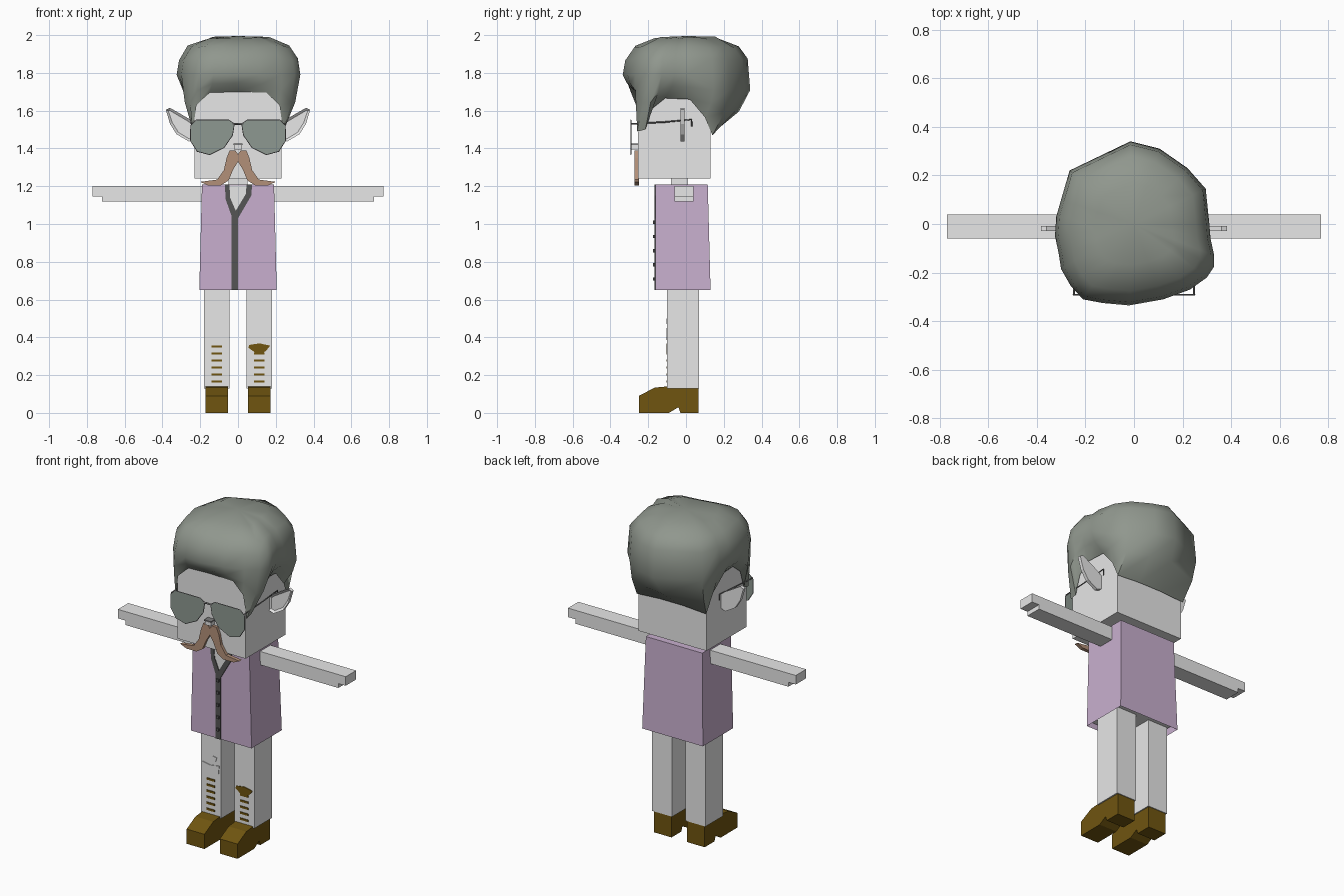
import bpy, bmesh, math, random
from mathutils import Vector

random.seed(4)
cube = bpy.data.objects.get("Cube")
if cube:
    bpy.data.objects.remove(cube, do_unlink=True)


def material(name, *rgb):
    mat = bpy.data.materials.new(name)
    mat.use_nodes = True
    colour = (*rgb, 1)
    mat.diffuse_color = colour
    mat.node_tree.nodes["Principled BSDF"].inputs["Base Color"].default_value = colour
    return mat


WHITE = material("plain white", .8, .8, .8)
LILAC = material("lilac cloth", .58, .43, .62)
TRIM = material("charcoal trim", .09, .09, .09)
BOOT = material("boot brown", .16, .09, .005)
TASH = material("moustache brown", .45, .28, .19)
HAIR = material("grey green hair", .28, .31, .27)
LENS = material("smoked lens", .27, .315, .285)
FRAME = material("frame grey", .2, .2, .2)


def finish(name, bm, mat):
    bmesh.ops.recalc_face_normals(bm, faces=bm.faces)
    mesh = bpy.data.meshes.new(name)
    bm.to_mesh(mesh)
    bm.free()
    mesh.materials.append(mat)
    obj = bpy.data.objects.new(name, mesh)
    bpy.context.collection.objects.link(obj)
    return obj


def box(name, mat, xs, ys, zs):
    """Box from its lower and upper limits on each axis."""
    bm = bmesh.new()
    bmesh.ops.create_cube(bm, size=1)
    for v in bm.verts:
        v.co = [lim[0] if c < 0 else lim[1] for c, lim in zip(v.co, (xs, ys, zs))]
    return finish(name, bm, mat)


def prism(name, mat, points, front, back, along="y", side=1, inset=0):
    """Outline in xz (or yz) extruded along y (or x); inset hollows the front."""
    bm = bmesh.new()

    def place(p, depth):
        return (side * p[0], depth, p[1]) if along == "y" else (side * depth, *p)

    a = [bm.verts.new(place(p, front)) for p in points]
    b = [bm.verts.new(place(p, back)) for p in points]
    face = bm.faces.new(a)
    bm.faces.new(b[::-1])
    for i in range(len(points)):
        j = (i + 1) % len(points)
        bm.faces.new((a[i], b[i], b[j], a[j]))
    if inset:
        bmesh.ops.recalc_face_normals(bm, faces=bm.faces)
        bmesh.ops.inset_region(bm, faces=[face], thickness=inset, depth=-inset * .8)
    return finish(name, bm, mat)


def wire(name, mat, points, radius, closed=False):
    curve = bpy.data.curves.new(name, "CURVE")
    curve.dimensions = "3D"
    curve.bevel_depth = radius
    curve.bevel_resolution = 0
    spline = curve.splines.new("POLY")
    spline.points.add(len(points) - 1)
    for sp, p in zip(spline.points, points):
        sp.co = (*p, 1)
    spline.use_cyclic_u = closed
    curve.materials.append(mat)
    obj = bpy.data.objects.new(name, curve)
    bpy.context.collection.objects.link(obj)
    return obj


# Head, neck and nose
box("head", WHITE, (-.23, .23), (-.255, .13), (1.24, 1.76))
box("neck", WHITE, (-.05, .05), (-.08, .01), (1.15, 1.25))
box("nose", WHITE, (-.02, .02), (-.29, -.25), (1.395, 1.42))
box("nose_bar", FRAME, (-.024, .024), (-.295, -.25), (1.418, 1.426))

# Vest: tapered, open below, with the shirt body inside
vest = box("vest", LILAC, (-.205, .205), (-.162, .13), (.65, 1.21))
bm = bmesh.new()
bm.from_mesh(vest.data)
for v in bm.verts:
    if v.co.z > 1:
        v.co.x *= .93
        v.co.y = min(v.co.y, .115)
low = [f for f in bm.faces if f.calc_center_median().z < .66]
bmesh.ops.delete(bm, geom=low, context="FACES_ONLY")
bm.to_mesh(vest.data)
bm.free()
box("shirt_body", WHITE, (-.188, .188), (-.155, .112), (.68, 1.2))

# Shirt opening, vest trim and buttons
prism("shirt_front", WHITE, [(-.05, 1.205), (-.05, 1.14), (-.012, 1.06),
                             (.05, 1.15), (.05, 1.205)], -.164, -.158)
prism("vest_trim", TRIM, [(-.035, .65), (0, .65), (0, 1.03), (.07, 1.15), (.075, 1.21),
                          (.045, 1.21), (.042, 1.16), (-.012, 1.07), (-.042, 1.14),
                          (-.045, 1.21), (-.07, 1.21), (-.065, 1.13), (-.035, 1.045)],
      -.168, -.16)
for i in range(5):
    z = .7 + i * .075
    box("button", TRIM, (-.026, -.009), (-.175, -.165), (z, z + .018))

# Outlines of the mirrored parts, drawn for the left side
boot = [(-.25, 0), (-.25, .09), (-.165, .134), (-.1, .14), (.065, .14), (.065, 0),
        (-.03, 0), (-.04, .03), (-.09, 0)]
ear = [(.225, 1.53), (.256, 1.555), (.36, 1.615), (.382, 1.605), (.36, 1.53),
       (.325, 1.475), (.26, 1.437), (.225, 1.45)]
lens = [(.25, 1.52), (.22, 1.55), (.05, 1.55), (.02, 1.53), (.03, 1.47),
        (.075, 1.405), (.15, 1.368), (.215, 1.385), (.25, 1.44)]
tash = [(0, 1.37), (.015, 1.39), (.045, 1.388), (.06, 1.35), (.075, 1.285), (.11, 1.235),
        (.2, 1.223), (.16, 1.205), (.09, 1.205), (.05, 1.23), (.025, 1.29), (0, 1.33)]

for side, label in ((1, "left"), (-1, "right")):
    def span(a, b):
        return sorted((side * a, side * b))

    # Arm with a shallower hand
    box(label + "_arm", WHITE, span(.18, .72), (-.06, .04), (1.118, 1.2))
    box(label + "_hand", WHITE, span(.72, .77), (-.06, .04), (1.145, 1.2))

    # Leg and boot
    box(label + "_leg", WHITE, span(.045, .18), (-.1, .07), (.13, .7))
    prism(label + "_boot", BOOT, boot, .052, .172, "x", side)

    # Painted bars up the shin
    for i in range(6 if side < 0 else 5):
        z = .16 + i * .037
        box(label + "_shin_bar", BOOT, span(.085, .14), (-.104, -.098), (z, z + .012))

    # Ear, moustache half
    prism(label + "_ear", WHITE, ear, -.028, -.008, side=side, inset=.014)
    prism(label + "_moustache", TASH, tash, -.272, -.25, side=side)

    # Glasses: lens, rim and temple
    prism(label + "_lens", LENS, lens, -.294, -.29, side=side)
    wire(label + "_rim", FRAME, [(side * x, -.292, z) for x, z in lens], .003, True)
    x = side * .247
    wire(label + "_temple", FRAME, [(x, -.292, 1.53), (x, -.11, 1.54),
                                    (x, .03, 1.553), (x, .03, 1.515)], .004)
wire("glasses_bridge", FRAME, [(-.03, -.292, 1.53), (.03, -.292, 1.53)], .006)

# Patches on the shins
prism("left_shin_patch", BOOT, [(.055, .345), (.06, .36), (.115, .368), (.17, .356),
                                (.15, .33), (.125, .312), (.09, .32)], -.104, -.098)
prism("right_shin_patch", WHITE, [(-.17, .45), (-.115, .44), (-.055, .45), (-.06, .4),
                                  (-.11, .385), (-.16, .4)], -.104, -.098)
prism("right_knee_patch", WHITE, [(-.13, .475), (-.1, .5), (-.07, .495), (-.08, .47)],
      -.104, -.098)

# Hair: lofted from the hem on the head, over a bulge, to the crown
hem = [(0, -.262, 1.7), (.15, -.262, 1.695), (.22, -.265, 1.63), (.24, -.258, 1.49),
       (.24, -.215, 1.5), (.24, -.18, 1.61), (.24, -.11, 1.666), (.24, .02, 1.66),
       (.24, .1, 1.565), (.235, .14, 1.47), (.08, .14, 1.48)]
hem += [(-x, y, z) for x, y, z in hem[:0:-1]]
bulge = [(-.02, -.335), (.12, -.31), (.23, -.27), (.3, -.22), (.33, -.175), (.33, -.13),
         (.315, -.06), (.31, 0), (.295, .145), (.22, .23), (.105, .31), (-.015, .34),
         (-.265, .22), (-.3, .1), (-.32, .03), (-.325, -.05), (-.31, -.12),
         (-.3, -.185), (-.26, -.255), (-.21, -.31), (-.13, -.325)]
bm = bmesh.new()
rows = [[], [], [], [], [], []]
for h, (x, y) in zip(hem, bulge):
    h = Vector(h)
    b = Vector((x, y, 1.71 if y > .1 else 1.79))
    belly = h.lerp(b, .7)
    belly.z = h.lerp(b, .5).z
    column = [h, belly, b]
    for scale, z in ((.96, 1.87), (.82, 1.94), (.5, 1.985)):
        column.append(Vector((x * scale, y * scale, z + random.uniform(-.008, .008))))
    for row, co in zip(rows, column):
        row.append(bm.verts.new(co))
crown = bm.verts.new((0, 0, 1.995))
count = len(hem)
for i in range(count):
    j = (i + 1) % count
    for lower, upper in zip(rows, rows[1:]):
        bm.faces.new((lower[i], lower[j], upper[j], upper[i]))
    bm.faces.new((rows[-1][i], rows[-1][j], crown))
hair = finish("hair", bm, HAIR)
bpy.ops.object.select_all(action="DESELECT")
hair.select_set(True)
bpy.context.view_layer.objects.active = hair
bpy.ops.object.shade_smooth_by_angle(angle=math.radians(50))
